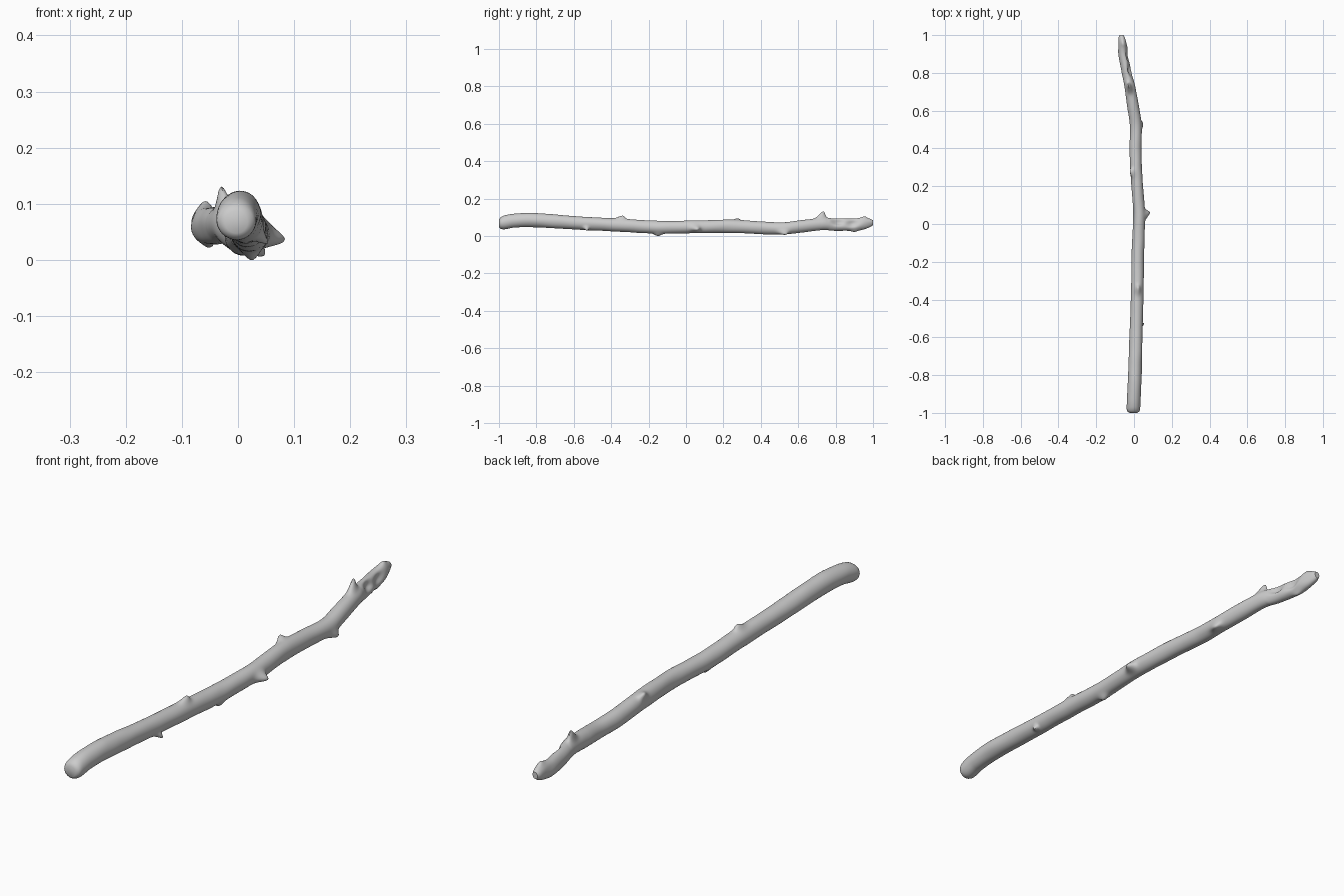
import bpy, bmesh, math
from mathutils import Vector, noise

if "Cube" in bpy.data.objects:
    bpy.data.objects.remove(bpy.data.objects["Cube"])

# Stations along the branch: y, centre x, centre z, half width, half height
STATIONS = [
    (-1.00, -0.003, 0.070, 0.020, 0.020), (-0.992, -0.003, 0.071, 0.032, 0.030),
    (-0.97, -0.002, 0.075, 0.036, 0.037), (-0.92, 0.000, 0.084, 0.036, 0.037),
    (-0.82, 0.004, 0.087, 0.036, 0.038), (-0.55, 0.012, 0.070, 0.034, 0.035),
    (-0.35, 0.018, 0.060, 0.033, 0.035), (-0.15, 0.021, 0.049, 0.033, 0.034),
    (0.05, 0.027, 0.051, 0.031, 0.034), (0.25, 0.014, 0.054, 0.031, 0.035),
    (0.40, 0.008, 0.046, 0.031, 0.034), (0.52, 0.010, 0.043, 0.031, 0.032),
    (0.62, -0.004, 0.054, 0.031, 0.033), (0.73, -0.022, 0.066, 0.029, 0.032),
    (0.80, -0.037, 0.064, 0.027, 0.032), (0.90, -0.055, 0.062, 0.026, 0.033),
    (0.95, -0.060, 0.069, 0.022, 0.032), (0.985, -0.064, 0.072, 0.017, 0.023),
    (1.00, -0.065, 0.073, 0.011, 0.014),
]
# Knots: y, angle (0 = right, 90 = up), height, length, angular spread, lean along y
KNOTS = [
    (-0.535, -42, 0.022, 0.011, 0.28, 0.008),
    (-0.35, 85, 0.017, 0.022, 0.40, 0.012),
    (-0.15, -85, 0.014, 0.022, 0.45, 0.0),
    (0.05, -12, 0.028, 0.022, 0.50, 0.010),
    (0.27, 130, 0.020, 0.020, 0.42, 0.008),
    (0.52, -40, 0.019, 0.024, 0.45, 0.012),
    (0.72, 98, 0.036, 0.022, 0.42, 0.014),
    (0.90, -80, 0.008, 0.022, 0.50, 0.0),
    (0.955, 85, 0.006, 0.015, 0.50, 0.0),
    # hollows of the split tip
    (0.81, 30, -0.017, 0.035, 0.60, 0.0),
    (0.89, 15, -0.015, 0.030, 0.55, 0.0),
]
SIDES, RINGS = 40, 300


def section(y):
    """Smooth (Hermite) interpolation between stations."""
    n = len(STATIONS)
    i = max(k for k in range(n - 1) if STATIONS[k][0] <= y + 1e-9)
    a, b = STATIONS[i], STATIONS[i + 1]
    p, q = STATIONS[max(i - 1, 0)], STATIONS[min(i + 2, n - 1)]
    h = b[0] - a[0]
    t = min(max((y - a[0]) / h, 0), 1)
    out = []
    for k in range(1, 5):
        m0 = (b[k] - p[k]) / (b[0] - p[0]) * h
        m1 = (q[k] - a[k]) / (q[0] - a[0]) * h
        out.append((2*t**3 - 3*t*t + 1) * a[k] + (t**3 - 2*t*t + t) * m0
                   + (3*t*t - 2*t**3) * b[k] + (t**3 - t*t) * m1)
    return out


def branch_point(y, ang):
    cx, cz, rx, rz = section(y)
    direction = Vector((math.cos(ang), 0, math.sin(ang)))
    p = Vector((cx + rx * direction.x, y, cz + rz * direction.z))
    for ky, deg, height, length, spread, lean in KNOTS:
        d = (ang - math.radians(deg) + math.pi) % (2 * math.pi) - math.pi
        w = math.exp(-((y - ky) / length) ** 2 - (d / spread) ** 2)
        # knots rise towards their own axis so they read as stubs
        axis = Vector((math.cos(math.radians(deg)), 0, math.sin(math.radians(deg))))
        p += axis * height * w + Vector((0, lean * w, 0))
    # gentle bark unevenness, rougher on the broken tip
    rough = 0.0012 + (0.003 if y > 0.76 else 0)
    p += direction * rough * noise.noise(Vector((p.x * 25, y * 12, p.z * 25)))
    return p


# Branch: one continuous skin
bm = bmesh.new()
rings = []
for i in range(RINGS + 1):
    y = -1 + 2 * i / RINGS
    rings.append([bm.verts.new(branch_point(y, 2 * math.pi * j / SIDES))
                  for j in range(SIDES)])
for a, b in zip(rings, rings[1:]):
    for j in range(SIDES):
        k = (j + 1) % SIDES
        bm.faces.new((a[j], a[k], b[k], b[j]))
bm.faces.new(rings[0])
bm.faces.new(rings[-1])
bmesh.ops.recalc_face_normals(bm, faces=bm.faces)

# Rest on the ground and centre
xs = [v.co.x for v in bm.verts]
ys = [v.co.y for v in bm.verts]
low = min(v.co.z for v in bm.verts)
shift = Vector((-(min(xs) + max(xs)) / 2, -(min(ys) + max(ys)) / 2, -low))
bmesh.ops.translate(bm, verts=bm.verts, vec=shift)

mesh = bpy.data.meshes.new("branch")
bm.to_mesh(mesh)
bm.free()
branch = bpy.data.objects.new("branch", mesh)
bpy.context.collection.objects.link(branch)
bpy.context.view_layer.objects.active = branch
branch.select_set(True)
bpy.ops.object.shade_smooth_by_angle(angle=math.radians(50))
